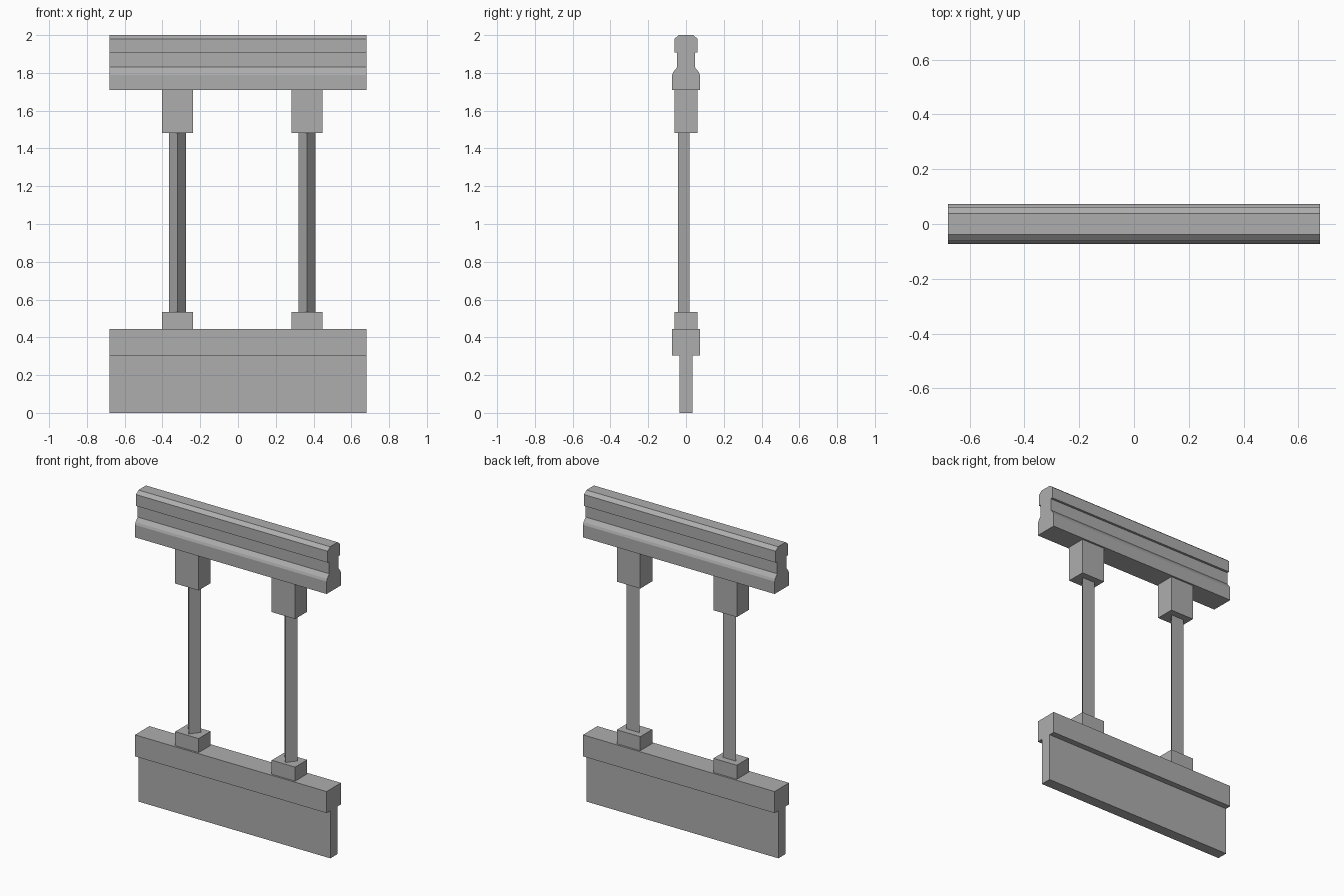
import bpy
import bmesh

cube = bpy.data.objects.get("Cube")
if cube:
    bpy.data.objects.remove(cube, do_unlink=True)

# One plain grey for the whole model
grey = bpy.data.materials.new("plain_grey")
grey.use_nodes = True
COLOUR = (0.42, 0.42, 0.42, 1)
grey.diffuse_color = COLOUR
grey.node_tree.nodes["Principled BSDF"].inputs["Base Color"].default_value = COLOUR


def prism(name, outline, direction):
    """Extrude a closed 3D outline along a direction."""
    bm = bmesh.new()
    face = bm.faces.new([bm.verts.new(p) for p in outline])
    end = bmesh.ops.extrude_face_region(bm, geom=[face], use_keep_orig=True)
    moved = [g for g in end["geom"] if isinstance(g, bmesh.types.BMVert)]
    bmesh.ops.translate(bm, verts=moved, vec=direction)
    bmesh.ops.recalc_face_normals(bm, faces=bm.faces)
    mesh = bpy.data.meshes.new(name)
    bm.to_mesh(mesh)
    bm.free()
    mesh.materials.append(grey)
    obj = bpy.data.objects.new(name, mesh)
    bpy.context.collection.objects.link(obj)
    return obj


def box(name, x, half_x, half_y, z0, z1):
    corners = [(-1, -1), (1, -1), (1, 1), (-1, 1)]
    outline = [(x + sx * half_x, sy * half_y, z0) for sx, sy in corners]
    return prism(name, outline, (0, 0, z1 - z0))


HALF = 0.68

# Base panel and the wider ledge on it
box("base_panel", 0, HALF, 0.035, 0, 0.305)
box("base_ledge", 0, HALF, 0.073, 0.305, 0.443)

# Moulded top rail: half profile (y, z) mirrored front to back
half = [(0.073, 1.71), (0.073, 1.79), (0.067, 1.805), (0.047, 1.83),
        (0.047, 1.907), (0.062, 1.907), (0.062, 1.98), (0.038, 2.0)]
profile = half + [(-y, z) for y, z in reversed(half)]
prism("top_rail", [(-HALF, y, z) for y, z in profile], (2 * HALF, 0, 0))

# Two three-sided posts, pointed at the front, with end blocks
for side, x in (("right", -0.32), ("left", 0.365)):
    box(side + "_lower_block", x, 0.083, 0.061, 0.443, 0.533)
    box(side + "_upper_block", x, 0.083, 0.061, 1.483, 1.71)
    prism(side + "_post",
          [(x, -0.042, 0.533), (x + 0.046, 0.018, 0.533), (x - 0.046, 0.018, 0.533)],
          (0, 0, 0.95))
